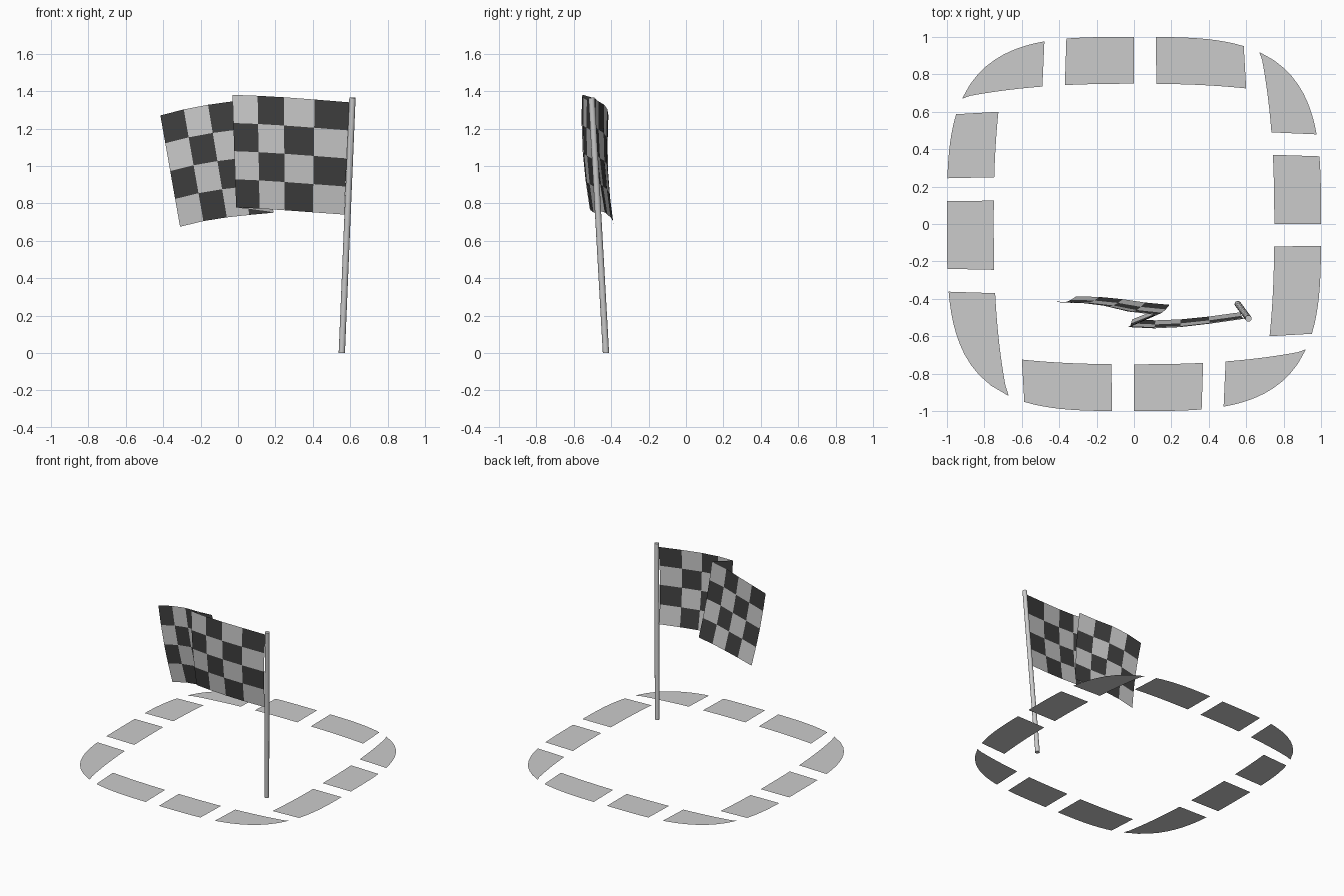
import bpy, bmesh, math
from mathutils import Vector

if "Cube" in bpy.data.objects:
    bpy.data.objects.remove(bpy.data.objects["Cube"])


def make_object(name, bm, mats=()):
    mesh = bpy.data.meshes.new(name)
    bm.to_mesh(mesh)
    bm.free()
    ob = bpy.data.objects.new(name, mesh)
    bpy.context.collection.objects.link(ob)
    for m in mats:
        mesh.materials.append(m)
    return ob


def material(name, v):
    m = bpy.data.materials.new(name)
    m.diffuse_color = (v, v, v, 1)
    m.use_nodes = True
    m.node_tree.nodes["Principled BSDF"].inputs["Base Color"].default_value = m.diffuse_color
    return m


# Track dashes: a rounded-square ring, three pieces per side
def outer(t):
    return max(0, 1 - abs(t) ** 3.45) ** (1 / 3.45)


def inner(t):
    return 0.75 - 0.09 * abs(t) ** 2.5


def dash(name, t0, t1, turn):
    bm = bmesh.new()
    n = 10
    o0, o1 = [t * (0.978 if abs(t) < 0.8 else 1) for t in (t0, t1)]
    pts = []
    for i in range(n + 1):
        t = o0 + (o1 - o0) * i / n
        pts.append((t, outer(t)))
    low = []
    for i in range(n + 1):
        t = t0 + (t1 - t0) * i / n
        low.append((t, min(inner(t), outer(t))))
    c, s = round(math.cos(turn)), round(math.sin(turn))
    rows = [[bm.verts.new((c * x - s * y, s * x + c * y, 0)) for x, y in r]
            for r in (low, pts)]
    for i in range(n):
        bm.faces.new((rows[0][i], rows[0][i + 1], rows[1][i + 1], rows[1][i]))
    bmesh.ops.remove_doubles(bm, verts=bm.verts, dist=0.001)
    make_object(name, bm)


usual = [(-0.92, -0.49), (-0.37, 0.0), (0.12, 0.6)]
left = [(-0.92, -0.37), (-0.245, 0.125), (0.25, 0.6)]
for side in range(4):
    for k, (a, b) in enumerate(left if side == 3 else usual):
        dash(f"track_dash_{side}_{k}", a, b, -side * math.pi / 2)

# Leaning pole
foot, tip = Vector((0.555, -0.428, 0)), Vector((0.612, -0.505, 1.365))
axis = tip - foot
bpy.ops.mesh.primitive_cylinder_add(vertices=16, radius=0.017, depth=axis.length,
                                    location=(foot + tip) / 2)
pole = bpy.context.object
pole.name = "flag_pole"
pole.rotation_euler = axis.to_track_quat('Z', 'Y').to_euler()
bpy.ops.object.shade_smooth_by_angle()

# Folded chequered flag: top and bottom edges from the pole to the free end
top = [(0.595, -0.503, 1.34), (0.41, -0.53, 1.355), (0.245, -0.55, 1.367),
       (0.105, -0.557, 1.375), (-0.03, -0.55, 1.38),
       (0.11, -0.485, 1.36), (-0.03, -0.468, 1.345), (-0.16, -0.437, 1.327),
       (-0.29, -0.42, 1.302), (-0.415, -0.415, 1.27)]
bottom = [(0.568, -0.472, 0.74), (0.40, -0.495, 0.752), (0.25, -0.51, 0.763),
          (0.115, -0.515, 0.772), (-0.01, -0.51, 0.778),
          (0.19, -0.432, 0.75), (0.06, -0.42, 0.738), (-0.06, -0.402, 0.725),
          (-0.185, -0.39, 0.705), (-0.31, -0.387, 0.675)]
bm = bmesh.new()
grid = []
for a, b in zip(top, bottom):
    col = []
    for r in range(5):
        p = Vector(a).lerp(Vector(b), r / 4)
        p.y -= 0.016 * math.sin(math.pi * r / 4)
        col.append(bm.verts.new(p))
    grid.append(col)
for c in range(len(grid) - 1):
    for r in range(4):
        f = bm.faces.new((grid[c][r], grid[c + 1][r], grid[c + 1][r + 1], grid[c][r + 1]))
        f.material_index = (c + r) % 2
make_object("chequered_flag", bm, (material("dark_check", 0.05), material("light_check", 0.8)))
